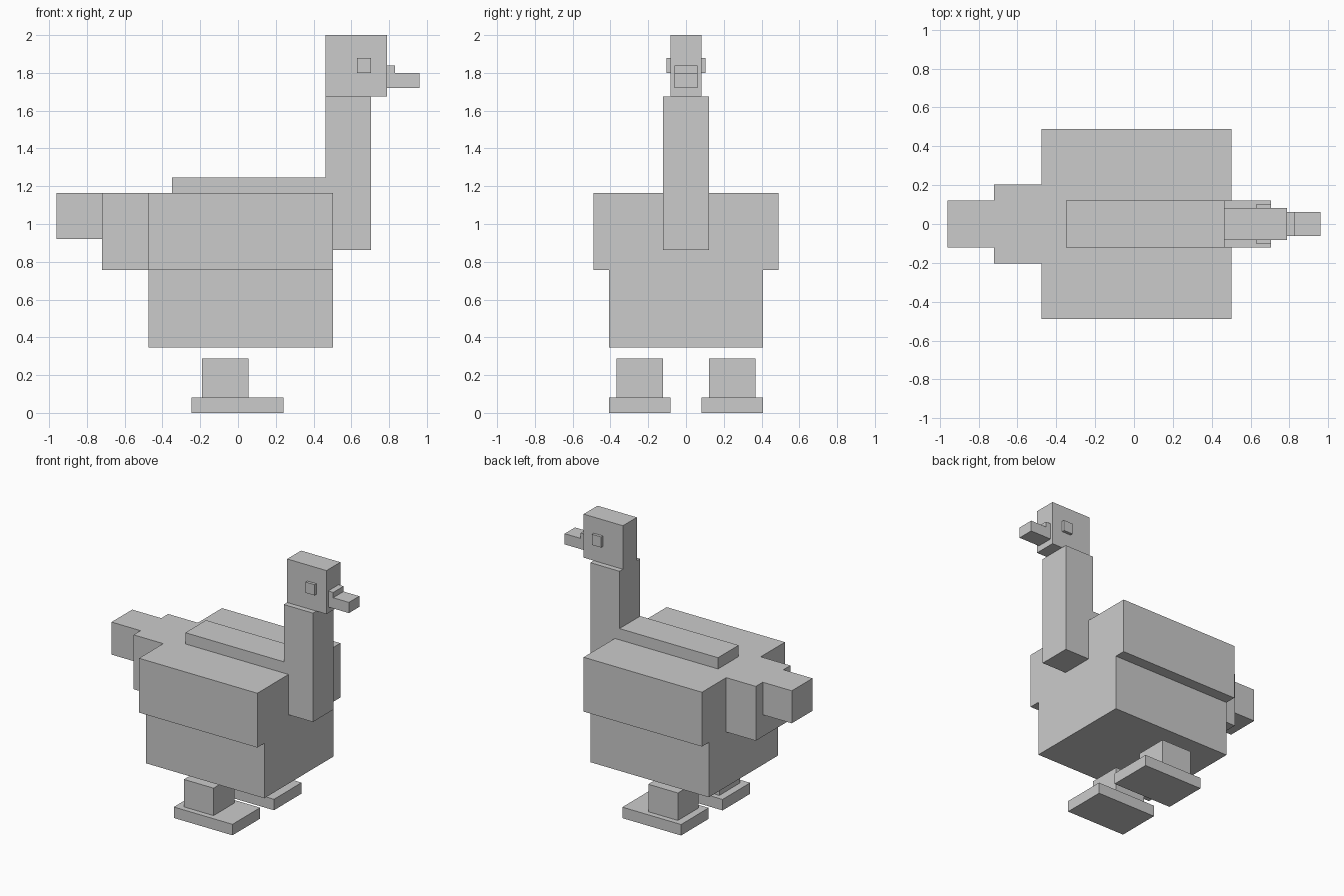
import bpy

if "Cube" in bpy.data.objects:
    bpy.data.objects.remove(bpy.data.objects["Cube"])


def box(name, x, y, z):
    """Axis-aligned box from (min, max) ranges."""
    size = [r[1] - r[0] for r in (x, y, z)]
    centre = [(r[0] + r[1]) / 2 for r in (x, y, z)]
    bpy.ops.mesh.primitive_cube_add(size=1)
    ob = bpy.context.object
    ob.name = ob.data.name = name
    for v in ob.data.vertices:
        v.co = [c * s for c, s in zip(v.co, size)]
    ob.location = centre
    return ob


def centred(name, x, half_width, z):
    return box(name, x, (-half_width, half_width), z)


def pair(name, x, y, z):
    box("right_" + name, x, (-y[1], -y[0]), z)
    box("left_" + name, x, y, z)


# Body, back ridge and stepped tail
centred("body", (-0.475, 0.503), 0.408, (0.347, 1.163))
centred("back_ridge", (-0.35, 0.464), 0.122, (1.163, 1.247))
centred("tail_base", (-0.72, -0.475), 0.204, (0.757, 1.163))
centred("tail_tip", (-0.96, -0.72), 0.122, (0.92, 1.163))

# Neck, head and beak
centred("neck", (0.464, 0.705), 0.122, (0.862, 1.675))
centred("head", (0.464, 0.789), 0.082, (1.675, 2.0))
centred("beak", (0.789, 0.96), 0.061, (1.72, 1.80))
centred("beak_ridge", (0.789, 0.83), 0.061, (1.80, 1.84))

# Mirrored parts
pair("eye", (0.63, 0.705), (0.082, 0.103), (1.80, 1.88))
pair("wing", (-0.475, 0.503), (0.408, 0.49), (0.757, 1.163))
pair("leg", (-0.19, 0.055), (0.122, 0.367), (0.082, 0.287))
pair("foot", (-0.245, 0.24), (0.082, 0.408), (0.0, 0.082))
